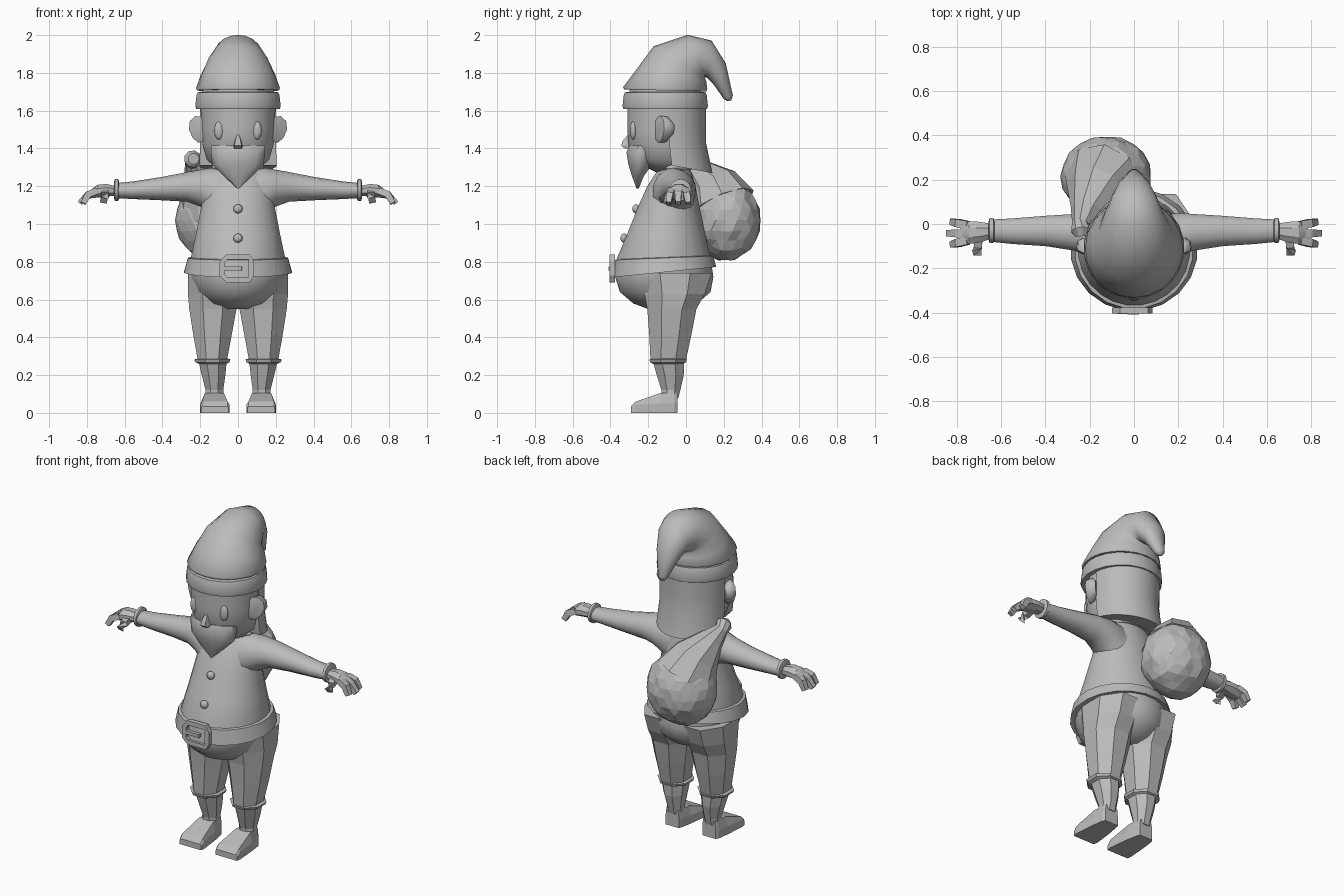
import bpy, bmesh, math, random
from mathutils import Vector

random.seed(4)
grey = bpy.data.materials.new("plain grey")
grey.diffuse_color = (0.5, 0.5, 0.5, 1)


def finish(name, bm, smooth=None, mirror=False):
    bmesh.ops.recalc_face_normals(bm, faces=bm.faces[:])
    me = bpy.data.meshes.new(name)
    bm.to_mesh(me)
    bm.free()
    ob = bpy.data.objects.new(name, me)
    bpy.context.collection.objects.link(ob)
    me.materials.append(grey)
    if smooth:
        bpy.ops.object.select_all(action='DESELECT')
        ob.select_set(True)
        bpy.context.view_layer.objects.active = ob
        bpy.ops.object.shade_smooth_by_angle(angle=math.radians(smooth))
    if mirror:
        ob.modifiers.new("Mirror", 'MIRROR').use_clip = False
    return ob


def loft(name, rings, smooth=None, mirror=False, closed=False):
    """Skin a list of equally sized point rings, with end caps."""
    bm = bmesh.new()
    vs = [[bm.verts.new(p) for p in r] for r in rings]
    n = len(rings[0])
    pairs = list(zip(vs, vs[1:])) + ([(vs[-1], vs[0])] if closed else [])
    for a, b in pairs:
        for i in range(n):
            j = (i + 1) % n
            bm.faces.new((a[i], a[j], b[j], b[i]))
    if not closed:
        bm.faces.new(vs[0])
        bm.faces.new(vs[-1])
    return finish(name, bm, smooth, mirror)


def ellipse(c, u, v, n=20, off=0.5):
    c, u, v = Vector(c), Vector(u), Vector(v)
    k = 1 / math.cos(math.pi / n)
    return [c + (u * math.cos(t) + v * math.sin(t)) * k
            for t in ((i + off) * math.tau / n for i in range(n))]


def level(z, y0, y1, x1, x0=None, n=20, tilt=0):
    """Horizontal ring between front y0 and back y1; symmetric unless x0 is given."""
    x0 = -x1 if x0 is None else x0
    h = (y1 - y0) / 2
    return ellipse(((x0 + x1) / 2, (y0 + y1) / 2, z), ((x1 - x0) / 2, 0, 0), (0, h, tilt * h), n)


def upright(x, y0, y1, z0, z1, n=14):
    return ellipse((x, (y0 + y1) / 2, (z0 + z1) / 2), (0, (y1 - y0) / 2, 0), (0, 0, (z1 - z0) / 2), n)


def tube(name, pts, radii, n=4, closed=False, smooth=None, mirror=False):
    pts = [Vector(p) for p in pts]
    m, rings = len(pts), []
    for i, p in enumerate(pts):
        d = pts[(i + 1) % m] - pts[i - 1] if closed else pts[min(i + 1, m - 1)] - pts[max(i - 1, 0)]
        side = d.cross(Vector((0, 1, 0)) if abs(d.normalized().y) < 0.8 else Vector((0, 0, 1))).normalized()
        up = side.cross(d).normalized()
        r = radii[i] if isinstance(radii, list) else radii
        rings.append(ellipse(p, side * r, up * r, n))
    return loft(name, rings, smooth, mirror, closed)


def ball(name, c, s, sub=3, smooth=60, mirror=False, jitter=0):
    bm = bmesh.new()
    bmesh.ops.create_icosphere(bm, subdivisions=sub, radius=1)
    for v in bm.verts:
        k = 1 + random.uniform(-jitter, jitter)
        v.co = Vector([c[i] + v.co[i] * s[i] * k for i in range(3)])
    return finish(name, bm, smooth, mirror)


# Coat body with round belly
loft("coat_body", [level(*r, n=24) for r in (
    (0.55, -0.20, 0.00, 0.08), (0.58, -0.28, 0.06, 0.16), (0.64, -0.35, 0.13, 0.22),
    (0.72, -0.375, 0.145, 0.25), (0.82, -0.365, 0.13, 0.25), (0.95, -0.31, 0.10, 0.222),
    (1.10, -0.25, 0.07, 0.193), (1.20, -0.205, 0.05, 0.18), (1.27, -0.16, 0.03, 0.15),
    (1.31, -0.13, 0.01, 0.11))], 60)
tube("collar", level(1.30, -0.14, 0.02, 0.125, n=16), 0.014, 6, True, 60)

# Belt, slightly higher at the back, with buckle and coat buttons
loft("belt", [level(0.755, -0.36, 0.13, 0.25, tilt=0.1), level(0.745, -0.39, 0.16, 0.285, tilt=0.1),
              level(0.82, -0.38, 0.145, 0.265, tilt=0.04), level(0.825, -0.35, 0.12, 0.24, tilt=0.04)], 40)
frame = [(-0.085, 0.73), (-0.085, 0.795), (-0.06, 0.825), (0.06, 0.825), (0.07, 0.80),
         (0.07, 0.73), (0.06, 0.705), (-0.06, 0.705)]
tube("buckle_frame", [(x, -0.39, z) for x, z in frame], 0.014, 4, True)
tube("buckle_prong", [(-0.08, -0.395, 0.765), (0.02, -0.4, 0.765)], 0.01)
for z, y in ((1.08, -0.265), (0.925, -0.328)):
    ball("button", (0, y, z), (0.025, 0.02, 0.025), 2)

# Arms, cuffs, hands
loft("sleeve", [upright(*r) for r in (
    (0.08, -0.18, 0.04, 0.98, 1.30), (0.15, -0.175, 0.045, 1.05, 1.293), (0.20, -0.15, 0.05, 1.095, 1.285),
    (0.27, -0.12, 0.045, 1.12, 1.273), (0.40, -0.10, 0.037, 1.127, 1.248),
    (0.55, -0.09, 0.025, 1.133, 1.225), (0.65, -0.08, 0.02, 1.138, 1.215))], 60, True)
loft("wrist_cuff", [upright(x, -0.03 - r, -0.03 + r, 1.18 - r, 1.18 + r) for x, r in (
    (0.63, 0.045), (0.635, 0.056), (0.652, 0.056), (0.657, 0.04))], 40, True)
loft("palm", [upright(*r, n=8) for r in (
    (0.64, -0.065, 0.0, 1.15, 1.20), (0.70, -0.085, 0.01, 1.145, 1.212),
    (0.745, -0.09, 0.012, 1.14, 1.207), (0.785, -0.08, 0.0, 1.135, 1.175))], 30, True)
for y, spread, tip in ((-0.005, 0.015, 0.82), (-0.042, 0, 0.838), (-0.075, -0.018, 0.82)):
    tube("finger", [(0.75, y, 1.175), (0.795, y + spread * 0.6, 1.155), (tip, y + spread, 1.11)],
         [0.018, 0.018, 0.014], 4, mirror=True)
tube("thumb", [(0.70, -0.06, 1.165), (0.705, -0.10, 1.15), (0.71, -0.132, 1.125)], 0.018, 4, mirror=True)

# Legs: trousers, boot cuffs, boots
loft("trouser_leg", [level(z, y0, y1, x1, x0, 8) for z, x0, x1, y0, y1 in (
    (0.74, 0.01, 0.265, -0.25, 0.135), (0.63, 0.0, 0.265, -0.22, 0.10), (0.55, 0.008, 0.258, -0.205, 0.055),
    (0.42, 0.032, 0.238, -0.195, 0.03), (0.28, 0.058, 0.213, -0.188, 0.0))], None, True)
loft("boot_cuff", [level(z, y0, y1, x1, x0, 8) for z, x0, x1, y0, y1 in (
    (0.287, 0.055, 0.215, -0.18, -0.01), (0.283, 0.04, 0.232, -0.195, 0.005),
    (0.268, 0.045, 0.226, -0.19, 0.0), (0.26, 0.06, 0.21, -0.175, -0.015))], None, True)
loft("boot_shaft", [level(z, y0, y1, x1, x0, 8) for z, x0, x1, y0, y1 in (
    (0.27, 0.06, 0.208, -0.175, -0.01), (0.20, 0.067, 0.192, -0.155, -0.012),
    (0.12, 0.078, 0.172, -0.13, -0.03), (0.08, 0.078, 0.175, -0.13, -0.04))], None, True)
loft("boot_foot", [[(a, y, 0), (b, y, 0), (b, y, s), (tb, y, z), (ta, y, z), (a, y, s)]
                   for y, a, b, s, ta, tb, z in (
    (-0.29, 0.05, 0.195, 0.025, 0.055, 0.19, 0.035), (-0.265, 0.045, 0.20, 0.045, 0.055, 0.19, 0.06),
    (-0.135, 0.06, 0.19, 0.05, 0.075, 0.175, 0.105), (-0.06, 0.075, 0.18, 0.05, 0.08, 0.172, 0.105),
    (-0.045, 0.08, 0.17, 0.06, 0.085, 0.165, 0.105))], None, True)

# Head, hair and face
loft("head", [level(*r) for r in (
    (1.27, -0.15, -0.01, 0.09), (1.31, -0.23, 0.02, 0.13), (1.34, -0.265, 0.05, 0.165),
    (1.42, -0.305, 0.08, 0.188), (1.50, -0.31, 0.09, 0.195), (1.63, -0.31, 0.10, 0.198))], 60)
loft("hair", [[(w * math.cos(math.pi * i / 14), yf + (yb - yf) * math.sin(math.pi * i / 14),
                z - drop * math.sin(math.pi * i / 14)) for i in range(15)]
              for z, yf, yb, w, drop in (
    (1.63, -0.09, 0.106, 0.202, 0), (1.52, -0.09, 0.106, 0.202, 0), (1.43, -0.09, 0.106, 0.20, 0),
    (1.31, -0.075, 0.14, 0.205, 0.04))], 50)
loft("beard", [level(z, y0, y1, w, n=12) for z, y0, y1, w in (
    (1.187, -0.262, -0.25, 0.004), (1.25, -0.285, -0.225, 0.072), (1.315, -0.305, -0.18, 0.135),
    (1.38, -0.315, -0.16, 0.143), (1.415, -0.30, -0.17, 0.143))], 50)
ball("eye", (0.10, -0.279, 1.495), (0.026, 0.018, 0.048), 3, 60, True)
loft("nose", [[(-w, -0.28, z), (w, -0.28, z), (w * 0.7, y, z), (-w * 0.7, y, z)] for z, y, w in (
    (1.40, -0.325, 0.024), (1.415, -0.343, 0.027), (1.44, -0.335, 0.02), (1.47, -0.31, 0.01))])
ear = [(0.185, 1.565), (0.225, 1.572), (0.255, 1.545), (0.26, 1.50), (0.24, 1.455), (0.21, 1.43), (0.185, 1.435)]
loft("ear", [[(0.19 + (x - 0.19) * k, y + (x - 0.19) * 0.5, 1.5 + (z - 1.5) * k) for x, z in ear]
             for y, k in ((-0.16, 0.75), (-0.15, 1.0), (-0.115, 0.95), (-0.095, 0.6))], 50, True)

# Hat: band and cone folding over to the back
loft("hat_band", [level(z, -0.11 - r, -0.11 + r, r) for z, r in (
    (1.608, 0.19), (1.61, 0.222), (1.625, 0.226), (1.68, 0.22), (1.697, 0.214), (1.699, 0.19))], 35)
loft("hat_core", [level(z, -0.30, 0.08, 0.19) for z in (1.68, 1.74)], 40)
hat = []
for yf, zf, yb, zb, w in ((-0.325, 1.712, 0.105, 1.702, 0.215), (-0.33, 1.725, 0.11, 1.715, 0.219),
                          (-0.255, 1.825, 0.105, 1.755, 0.195), (-0.17, 1.94, 0.10, 1.772, 0.16),
                          (0.01, 2.0, 0.10, 1.78, 0.128), (0.135, 1.97, 0.115, 1.772, 0.10),
                          (0.21, 1.85, 0.15, 1.735, 0.07), (0.248, 1.68, 0.20, 1.662, 0.028),
                          (0.24, 1.655, 0.22, 1.65, 0.012)):
    hat.append(ellipse((0, (yf + yb) / 2, (zf + zb) / 2), (w, 0, 0),
                       (0, (yf - yb) / 2, (zf - zb) / 2), 20, 0))
loft("hat_cone", hat, 60)

# Lumpy sack slung over one shoulder
ball("sack", (-0.125, 0.215, 1.02), (0.205, 0.18, 0.215), 3, None, jitter=0.035)
tube("sack_neck", [(-0.14, 0.19, 1.10), (-0.175, 0.145, 1.20), (-0.215, 0.06, 1.28), (-0.24, 0.0, 1.325),
                   (-0.238, -0.03, 1.345), (-0.235, -0.055, 1.345)],
     [0.175, 0.13, 0.07, 0.038, 0.045, 0.028], 9)
